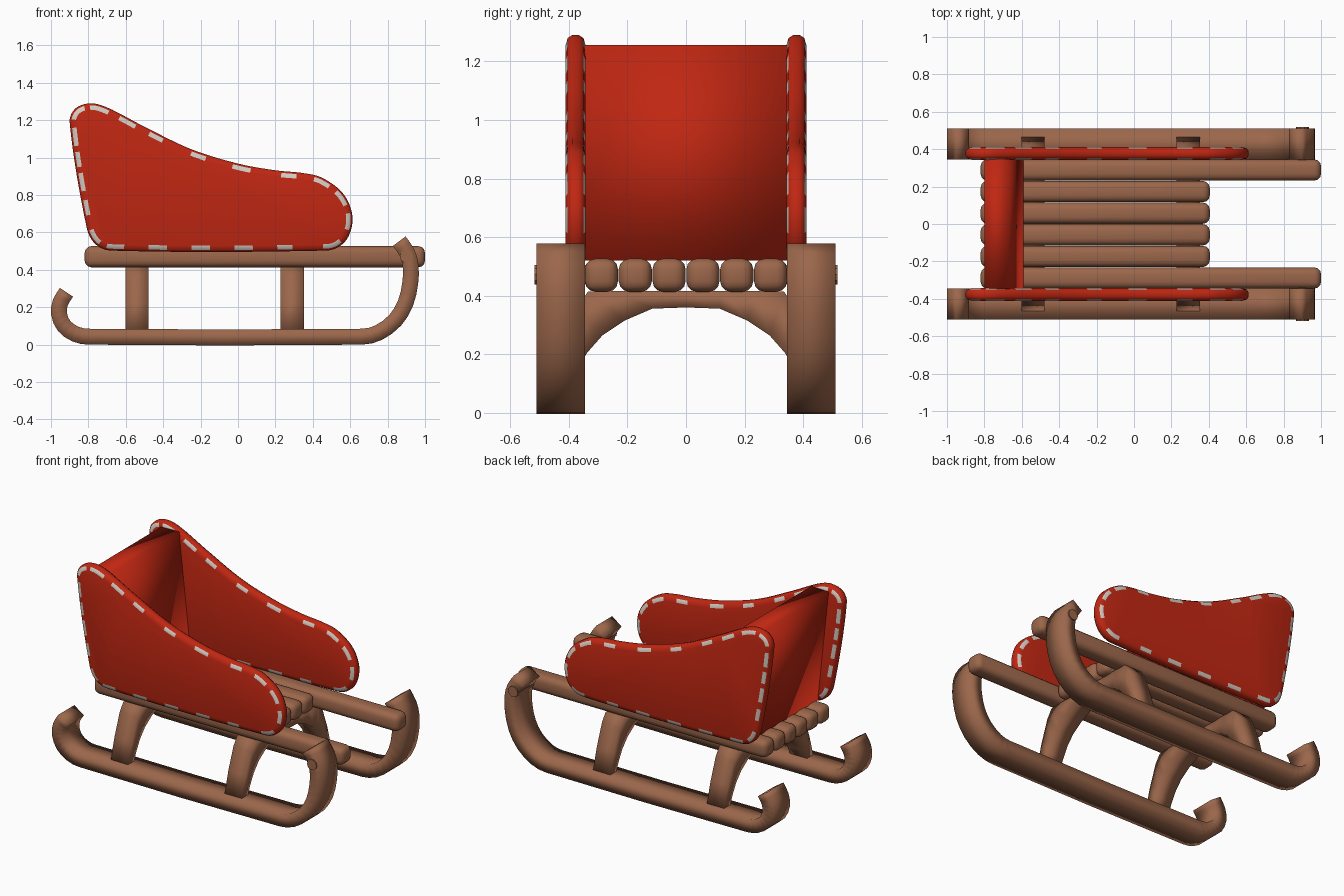
import bpy, bmesh, math
from mathutils import Vector

if "Cube" in bpy.data.objects:
    bpy.data.objects.remove(bpy.data.objects["Cube"])


def material(name, rgb):
    m = bpy.data.materials.new(name)
    m.diffuse_color = (*rgb, 1)
    m.use_nodes = True
    m.node_tree.nodes["Principled BSDF"].inputs["Base Color"].default_value = m.diffuse_color
    return m


WOOD = material("brown wood", (0.33, 0.135, 0.07))
RED = material("red paint", (0.53, 0.02, 0.006))
STITCH = material("pale stitching", (0.66, 0.6, 0.54))


def finish(bm, name, mats, smooth=True):
    bmesh.ops.recalc_face_normals(bm, faces=bm.faces)
    me = bpy.data.meshes.new(name)
    for f in bm.faces:
        f.smooth = smooth
    bm.to_mesh(me)
    bm.free()
    for m in mats:
        me.materials.append(m)
    ob = bpy.data.objects.new(name, me)
    bpy.context.collection.objects.link(ob)
    return ob


def loft(rings):
    """Skin between equal-sized closed rings and cap both ends."""
    bm = bmesh.new()
    vs = [[bm.verts.new(p) for p in r] for r in rings]
    n = len(rings[0])
    for a, b in zip(vs, vs[1:]):
        for i in range(n):
            j = (i + 1) % n
            bm.faces.new((a[i], a[j], b[j], b[i]))
    bm.faces.new(vs[0])
    bm.faces.new(vs[-1])
    return bm


def curve(pts, closed, steps):
    """Smooth curve through 2D points; tangents scale with each segment."""
    pts = [Vector(p) for p in pts]
    n = len(pts)
    tan = []
    for i in range(n):
        a = pts[i - 1] if closed or i > 0 else pts[0]
        b = pts[(i + 1) % n] if closed or i < n - 1 else pts[-1]
        tan.append((b - a).normalized())
    out = []
    for i in range(n if closed else n - 1):
        j = (i + 1) % n
        p, q = pts[i], pts[j]
        d = (q - p).length
        for k in range(steps):
            t = k / steps
            out.append(p * (2*t**3 - 3*t**2 + 1) + q * (3*t**2 - 2*t**3)
                       + tan[i] * d * (t**3 - 2*t**2 + t) + tan[j] * d * (t**3 - t**2))
    if not closed:
        out.append(pts[-1])
    return out


def resample(pts, count):
    """Evenly spaced points around a closed outline."""
    loop = pts + [pts[0]]
    lens = [(b - a).length for a, b in zip(loop, loop[1:])]
    step = sum(lens) / count
    out, run, k = [], 0.0, 0
    for i in range(count):
        while k < len(lens) - 1 and run + lens[k] < i * step:
            run += lens[k]
            k += 1
        out.append(loop[k].lerp(loop[k + 1], (i * step - run) / lens[k]))
    return out


# Runners: square-section bars curled up at both ends
path = curve([(-0.917, 0.28), (-0.95, 0.225), (-0.957, 0.165), (-0.93, 0.1), (-0.87, 0.057),
              (-0.8, 0.0425), (0.66, 0.0425), (0.75, 0.063), (0.84, 0.13), (0.895, 0.22),
              (0.921, 0.33), (0.923, 0.42), (0.905, 0.49), (0.862, 0.553)], False, 2)
for side, label in ((-1, "front"), (1, "back")):
    rings = []
    for i, p in enumerate(path):
        t = (path[min(i + 1, len(path) - 1)] - path[max(i - 1, 0)]).normalized()
        nrm = Vector((-t.y, t.x)) * 0.0425
        rings.append([(p.x + s * nrm.x, side * (0.428 + w), p.y + s * nrm.y)
                      for s, w in ((1, -0.083), (1, 0.083), (-1, 0.083), (-1, -0.083))])
    finish(loft(rings), label + "_runner", [WOOD])

    # Pegs pinning the long slats to the runner tips
    bm = loft([[(0.9 + 0.035 * math.cos(a * math.pi / 5), side * y,
                 0.472 + 0.035 * math.sin(a * math.pi / 5)) for a in range(10)]
               for y in (0.3, 0.518)])
    peg = finish(bm, label + "_peg", [WOOD], False)

# Arched legs: (outer, inner) profile pairs, mirrored in y
half = [((0, 0.417), (0, 0.36)), ((0.12, 0.417), (0.115, 0.356)), ((0.24, 0.417), (0.21, 0.315)),
        ((0.335, 0.414), (0.285, 0.265)), ((0.372, 0.36), (0.338, 0.205)),
        ((0.425, 0.22), (0.375, 0.14)), ((0.468, 0.07), (0.405, 0.07))]
pairs = [((-o[0], o[1]), (-i[0], i[1])) for o, i in half[:0:-1]] + half
for cx, label in ((-0.54, "rear"), (0.29, "fore")):
    h = 0.0625
    rings = [[(cx - h, *o), (cx + h, *o), (cx + h, *i), (cx - h, *i)] for o, i in pairs]
    finish(loft(rings), label + "_leg_arch", [WOOD])

# Seat slats: rounded bars, the outer two reach the runner tips
for k in range(6):
    y = (k - 2.5) * 0.1155
    x0, x1 = -0.82, (1.0 if k in (0, 5) else 0.405)
    bm = bmesh.new()
    bmesh.ops.create_cube(bm, size=1)
    for v in bm.verts:
        v.co = ((x0 + x1) / 2 + v.co.x * (x1 - x0), y + v.co.y * 0.113, 0.47 + v.co.z * 0.113)
    bmesh.ops.bevel(bm, geom=bm.edges[:], offset=0.036, segments=3, profile=0.5, affect='EDGES')
    finish(bm, "seat_slat_%d" % (k + 1), [WOOD])

# Backrest: leaning board between the side panels
rings = [[(x - 0.08 * (z - 0.52) / 0.737, y, z) for x, y in
          ((-0.72, -0.347), (-0.59, -0.347), (-0.59, 0.347), (-0.72, 0.347))]
         for z in (0.52, 1.257)]
finish(loft(rings), "backrest", [RED])

# Side panels with a rounded rim; stitches are coloured faces on the rim band
outline = resample(curve([
    (-0.9, 1.19), (-0.87, 1.262), (-0.79, 1.29), (-0.7, 1.268), (-0.5, 1.165), (-0.25, 1.045),
    (0, 0.968), (0.2, 0.932), (0.35, 0.917), (0.45, 0.892), (0.56, 0.81), (0.61, 0.7),
    (0.6, 0.6), (0.55, 0.53), (0.47, 0.503), (-0.68, 0.503), (-0.765, 0.54), (-0.81, 0.63)],
    True, 16), 240)
stitches = [Vector(p) for p in (
    (-0.65, 0.515), (-0.425, 0.515), (-0.2, 0.515), (0.025, 0.515), (0.25, 0.515), (0.51, 0.525),
    (-0.775, 0.57), (-0.82, 0.73), (-0.845, 0.865), (-0.865, 0.99), (-0.885, 1.11),
    (-0.855, 1.24), (-0.74, 1.27), (-0.585, 1.2), (-0.43, 1.12), (-0.21, 1.02),
    (0.025, 0.953), (0.27, 0.915), (0.46, 0.88), (0.56, 0.795), (0.595, 0.66))]
n = len(outline)
rim = [(0.034, -0.034), (0.01, -0.027), (0, -0.012), (0, 0.012), (0.01, 0.027), (0.034, 0.034)]
for side, label in ((-1, "front"), (1, "back")):
    rings = []
    for inset, dy in rim:
        ring = []
        for i, p in enumerate(outline):
            t = (outline[(i + 2) % n] - outline[i - 2]).normalized()
            q = p + Vector((t.y, -t.x)) * inset  # outline runs clockwise
            ring.append((q.x, side * 0.377 + dy, q.y))
        rings.append(ring)
    bm = loft(rings)
    for f in bm.faces:
        c = f.calc_center_median()
        on_band = len(f.verts) == 4 and abs(c.y - side * 0.377) > 0.025
        if on_band and min((Vector((c.x, c.z)) - s).length for s in stitches) < 0.048:
            f.material_index = 1
    finish(bm, label + "_side_panel", [RED, STITCH])
